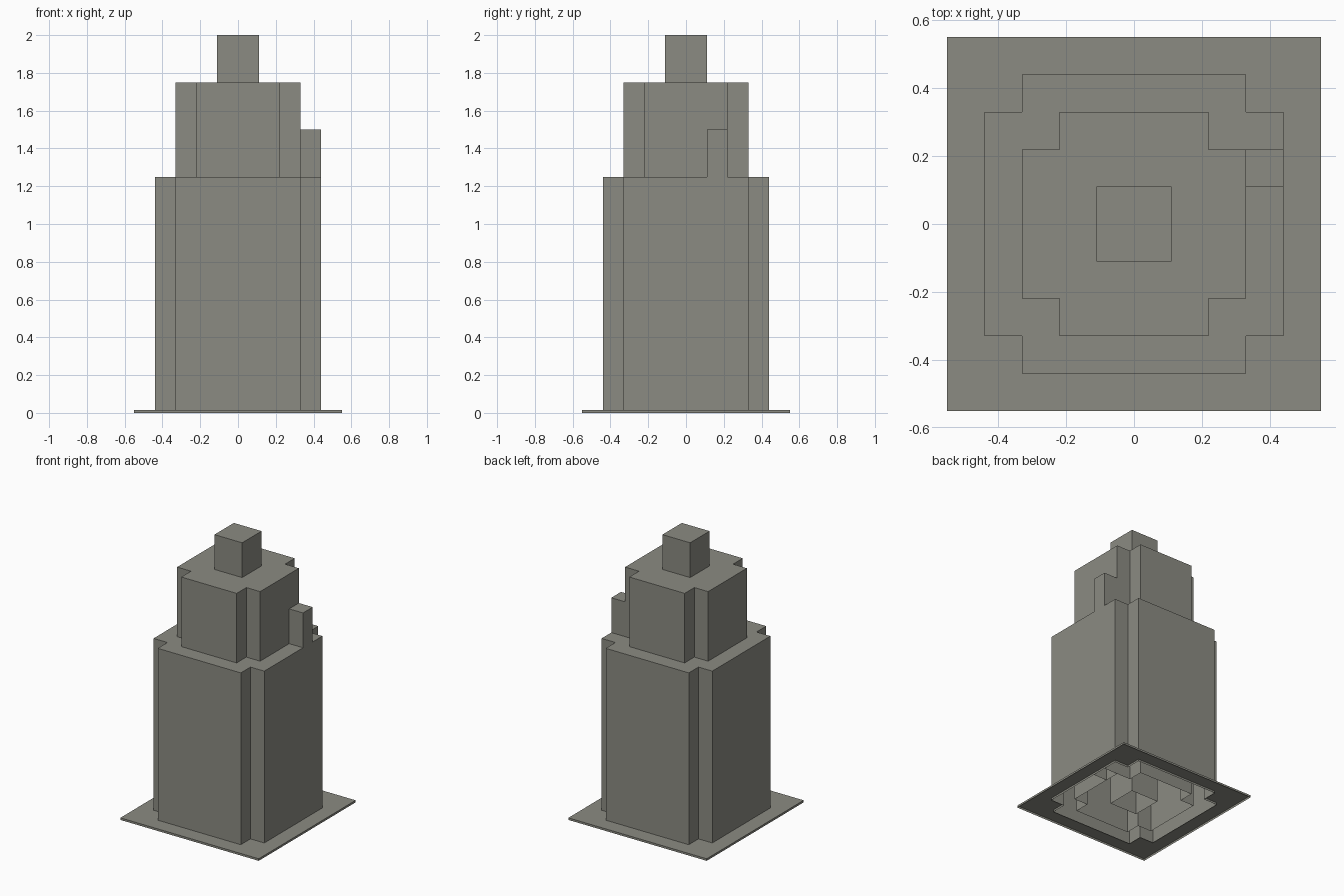
import bpy
import bmesh

# Remove the default cube
cube = bpy.data.objects.get("Cube")
if cube:
    bpy.data.objects.remove(cube, do_unlink=True)

# One stone colour for everything
STONE = (0.26, 0.26, 0.225, 1.0)
stone = bpy.data.materials.new("grey_stone")
stone.use_nodes = True
stone.diffuse_color = STONE
stone.node_tree.nodes["Principled BSDF"].inputs["Base Color"].default_value = STONE

U = 0.11  # plan module


def rect(x0, x1, y0, y1):
    return [(x0, y0), (x1, y0), (x1, y1), (x0, y1)]


def notched(outer, inner):
    """Square outline with a square notch cut from each corner."""
    corner = [(outer, -inner), (outer, inner), (inner, inner)]
    points = []
    for _ in range(4):
        points += corner
        corner = [(-y, x) for x, y in corner]
    return points


def make_object(name, bm):
    mesh = bpy.data.meshes.new(name)
    bm.to_mesh(mesh)
    bm.free()
    mesh.materials.append(stone)
    obj = bpy.data.objects.new(name, mesh)
    bpy.context.collection.objects.link(obj)
    return obj


def add_walls(bm, low, high):
    for i in range(len(low)):
        j = (i + 1) % len(low)
        bm.faces.new((low[i], low[j], high[j], high[i]))


def shell(name, outline, top):
    """Capped tower tier, hollow and open underneath."""
    bm = bmesh.new()
    low = [bm.verts.new((x, y, 0)) for x, y in outline]
    high = [bm.verts.new((x, y, top)) for x, y in outline]
    add_walls(bm, low, high)
    bm.faces.new(high)
    return make_object(name, bm)


def base_plate(name, half, hole, top):
    """Thin plinth with an opening that matches the lowest tier."""
    bm = bmesh.new()
    edge = rect(-half, half, -half, half)
    low = [bm.verts.new((x, y, 0)) for x, y in edge]
    high = [bm.verts.new((x, y, top)) for x, y in edge]
    add_walls(bm, low, high)
    inner = [bm.verts.new((x, y, top)) for x, y in hole]
    # Each side strip runs between two plinth corners and the hole outline
    n = len(inner)
    for k in range(4):
        a, b = high[k], high[(k + 1) % 4]
        s = 3 * (k - 1)
        strip = [inner[(s + i) % n] for i in range(4)]
        # Notch corner, two outer corners, next notch corner
        bm.faces.new([a, b] + [strip[2], strip[1], strip[0], inner[(s - 1) % n]])
    bmesh.ops.recalc_face_normals(bm, faces=bm.faces)
    return make_object(name, bm)


# Plinth, tiers and the small side turret
lower_outline = notched(4 * U, 3 * U)
base_plate("base_plate", 5 * U, lower_outline, 0.015)
shell("lower_tier", lower_outline, 1.25)
shell("upper_tier", notched(3 * U, 2 * U), 1.75)
shell("top_block", rect(-U, U, -U, U), 2.0)
shell("side_turret", rect(3 * U, 4 * U, U, 2 * U), 1.5)
